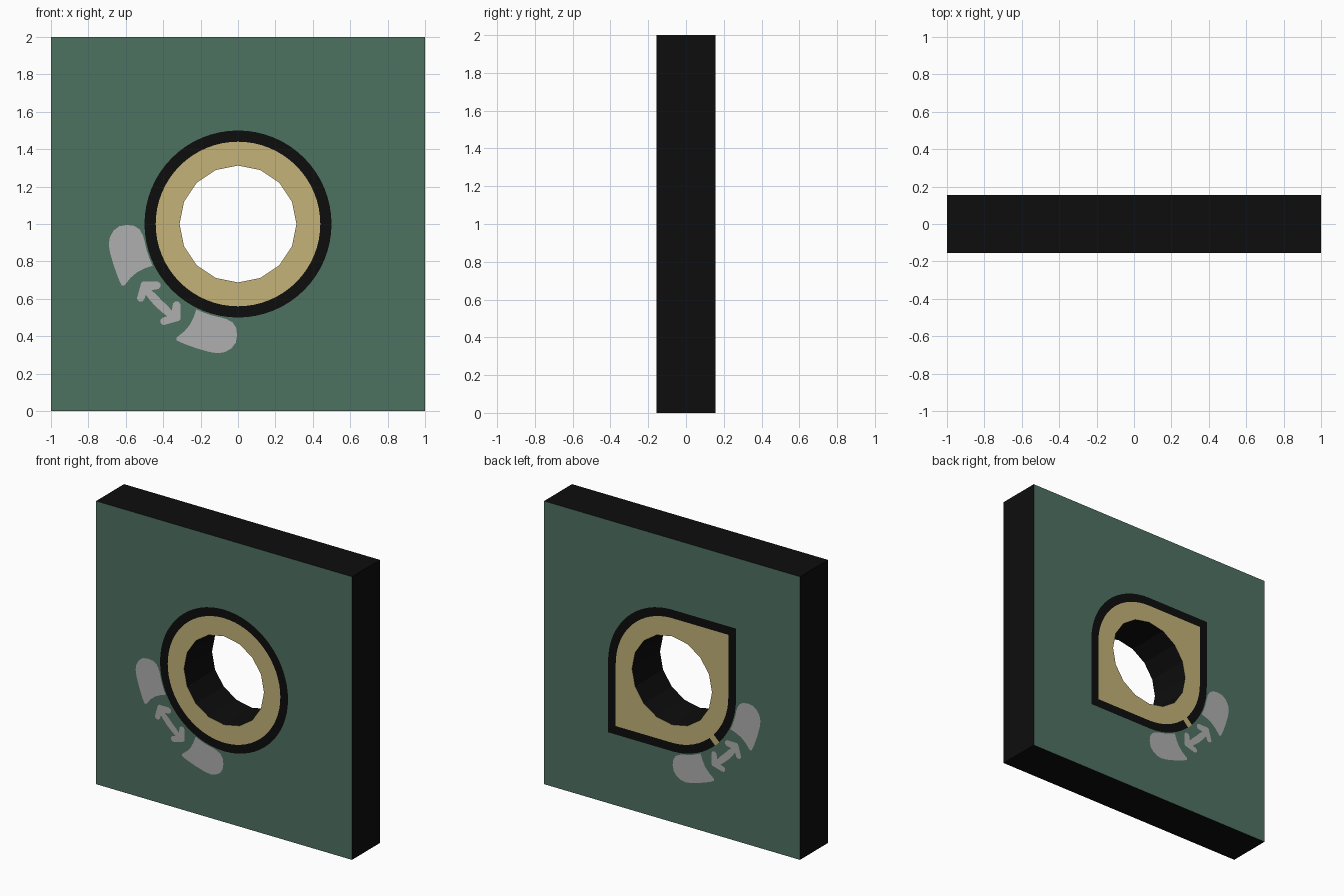
import bpy, bmesh
from math import cos, sin, radians

if "Cube" in bpy.data.objects:
    bpy.data.objects.remove(bpy.data.objects["Cube"])

H = 0.156          # half thickness
CZ = 1.0           # height of the hole centre
R_HOLE, R_GOLD, R_BLACK = 0.3125, 0.44, 0.5


def material(name, rgb):
    m = bpy.data.materials.new(name)
    m.diffuse_color = (*rgb, 1)
    m.use_nodes = True
    m.node_tree.nodes["Principled BSDF"].inputs["Base Color"].default_value = m.diffuse_color
    return m


GREEN = material("green", (0.076, 0.168, 0.120))
BLACK = material("black", (0.004, 0.004, 0.004))
GOLD = material("gold", (0.55, 0.445, 0.19))
GREY = material("grey", (0.43, 0.43, 0.43))


def arc(r, a0, a1, n):
    """n + 1 points on an arc around the hole centre, angles in degrees."""
    angles = [radians(a0 + (a1 - a0) * i / n) for i in range(n + 1)]
    return [(r * cos(a), r * sin(a)) for a in angles]


def circle(r, n):
    return arc(r, 0, 360, n)[:-1]


def leaf(r):
    """Square with two opposite corners rounded (back-side outline)."""
    return arc(r, 0, 90, 16) + [(-r, r)] + arc(r, 180, 270, 16) + [(r, -r)]


def finish(name, bm, mat):
    me = bpy.data.meshes.new(name)
    bm.to_mesh(me)
    bm.free()
    me.materials.append(mat)
    ob = bpy.data.objects.new(name, me)
    bpy.context.collection.objects.link(ob)
    return ob


def panel(name, loops, y, mat):
    """Flat area bounded by an outer loop and optional hole loops."""
    bm = bmesh.new()
    for pts in loops:
        vs = [bm.verts.new((x, y, z + CZ)) for x, z in pts]
        for i, v in enumerate(vs):
            bm.edges.new((v, vs[i - 1]))
    bmesh.ops.triangle_fill(bm, use_beauty=True, use_dissolve=False,
                            edges=bm.edges[:], normal=(0, 1, 0))
    bm.normal_update()
    for f in bm.faces:
        if f.normal.y * y < 0:
            f.normal_flip()
    return finish(name, bm, mat)


def wall(name, pts, mat):
    """Strip joining front to back along a loop (counter-clockwise faces out)."""
    bm = bmesh.new()
    front = [bm.verts.new((x, -H, z + CZ)) for x, z in pts]
    back = [bm.verts.new((x, H, z + CZ)) for x, z in pts]
    for i in range(len(pts)):
        bm.faces.new((front[i - 1], front[i], back[i], back[i - 1]))
    return finish(name, bm, mat)


# Outlines, relative to the hole centre
square = [(-1, -1), (1, -1), (1, 1), (-1, 1)]
hole = circle(R_HOLE, 16)

# Finger mark: one drawn, the other mirrored across the diagonal
finger_a = arc(0.508, 206, 190, 6) + [
    (-0.509, -0.060), (-0.525, -0.030), (-0.555, -0.010), (-0.594, -0.005),
    (-0.635, -0.012), (-0.665, -0.035), (-0.685, -0.070), (-0.691, -0.105),
    (-0.685, -0.150), (-0.665, -0.220), (-0.640, -0.290), (-0.622, -0.328),
    (-0.608, -0.330), (-0.575, -0.288), (-0.540, -0.258), (-0.500, -0.238)]
finger_b = [(z, x) for x, z in finger_a]

# Double arrow: upper half drawn, lower half mirrored across the diagonal
half = [(-0.475, -0.402), (-0.493, -0.378), (-0.502, -0.405), (-0.512, -0.414),
        (-0.527, -0.414), (-0.539, -0.403), (-0.539, -0.392), (-0.517, -0.314),
        (-0.507, -0.307), (-0.430, -0.307), (-0.416, -0.317), (-0.413, -0.333),
        (-0.424, -0.347), (-0.463, -0.354), (-0.438, -0.376)]
arrow = ([(-0.441, -0.441)] + half + [(-0.408, -0.408)]
         + [(z, x) for x, z in reversed(half)])

# Edges of the slab and bore
wall("slab_edge", square, BLACK)
wall("bore_wall", hole[::-1], BLACK)

# Front has round trim, back has leaf-shaped trim
for side, y, shape in (("front", -H, lambda r: circle(r, 64)), ("back", H, leaf)):
    outer, inner = shape(R_BLACK), shape(R_GOLD)
    panel(side + "_face", [square, outer, finger_a, finger_b, arrow], y, GREEN)
    panel(side + "_border", [outer, inner], y, BLACK)
    panel(side + "_plate", [inner, hole], y, GOLD)
    panel(side + "_upper_finger", [finger_a], y, GREY)
    panel(side + "_lower_finger", [finger_b], y, GREY)
    panel(side + "_arrow", [arrow], y, GREY)

# Gold pointer crossing the back border on the diagonal
w, a, b = 0.016, 0.31, 0.354
panel("back_pointer", [[(-a - w, -a + w), (-b - w, -b + w),
                        (-b + w, -b - w), (-a + w, -a - w)]], H + 0.001, GOLD)
